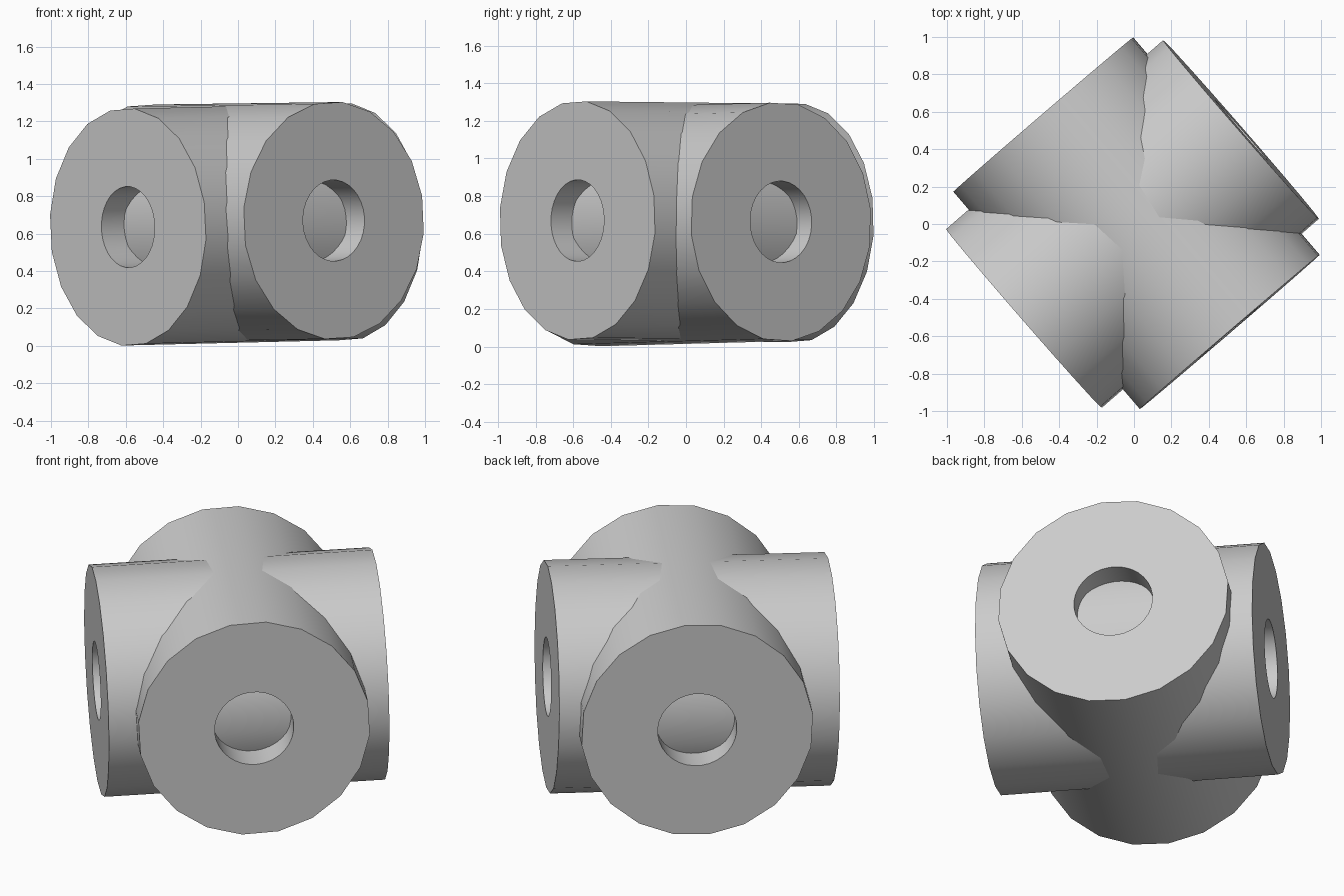
import bpy
import bmesh
import math
from mathutils import Matrix, Vector

OUTER, BORE = 0.637, 0.217

if "Cube" in bpy.data.objects:
    bpy.data.objects.remove(bpy.data.objects["Cube"], do_unlink=True)

# Single plain grey
grey = bpy.data.materials.new("plain grey")
grey.use_nodes = True
colour = (0.6, 0.6, 0.6, 1)
grey.diffuse_color = colour
grey.node_tree.nodes["Principled BSDF"].inputs["Base Color"].default_value = colour


def tube(name, front, back):
    """Thick tube, bored right through, between two end centres."""
    front, back = Vector(front), Vector(back)
    axis = (front - back).normalized()
    up = Vector((0, 0, 1))
    up = (up - axis * up.dot(axis)).normalized()
    frame = Matrix((up, axis.cross(up), axis)).transposed().to_4x4()
    placing = Matrix.Translation((front + back) / 2) @ frame
    placing = placing @ Matrix.Rotation(math.radians(-6), 4, 'Z')

    # Outer and bore walls
    bm = bmesh.new()
    length = (front - back).length
    for radius, sides in ((OUTER, 20), (BORE, 32)):
        bmesh.ops.create_cone(bm, cap_ends=False, segments=sides,
                              radius1=radius, radius2=radius, depth=length)
    # Ring-shaped end faces
    for sign in (-1, 1):
        rim = [e for e in bm.edges if e.is_boundary
               and all(v.co.z * sign > 0 for v in e.verts)]
        bmesh.ops.triangle_fill(bm, edges=rim, use_beauty=True)
    bmesh.ops.recalc_face_normals(bm, faces=bm.faces)

    mesh = bpy.data.meshes.new(name)
    bm.to_mesh(mesh)
    bm.free()
    mesh.materials.append(grey)
    obj = bpy.data.objects.new(name, mesh)
    bpy.context.collection.objects.link(obj)
    obj.matrix_world = placing
    bpy.ops.object.select_all(action='DESELECT')
    obj.select_set(True)
    bpy.context.view_layer.objects.active = obj
    bpy.ops.object.shade_smooth_by_angle(angle=math.radians(30))
    return obj


# Two crossing tubes, each blocking the other's bore
tube("lower_tube", (-0.588, -0.505, 0.635), (0.572, 0.505, 0.663))
tube("upper_tube", (0.512, -0.577, 0.67), (-0.485, 0.585, 0.657))
